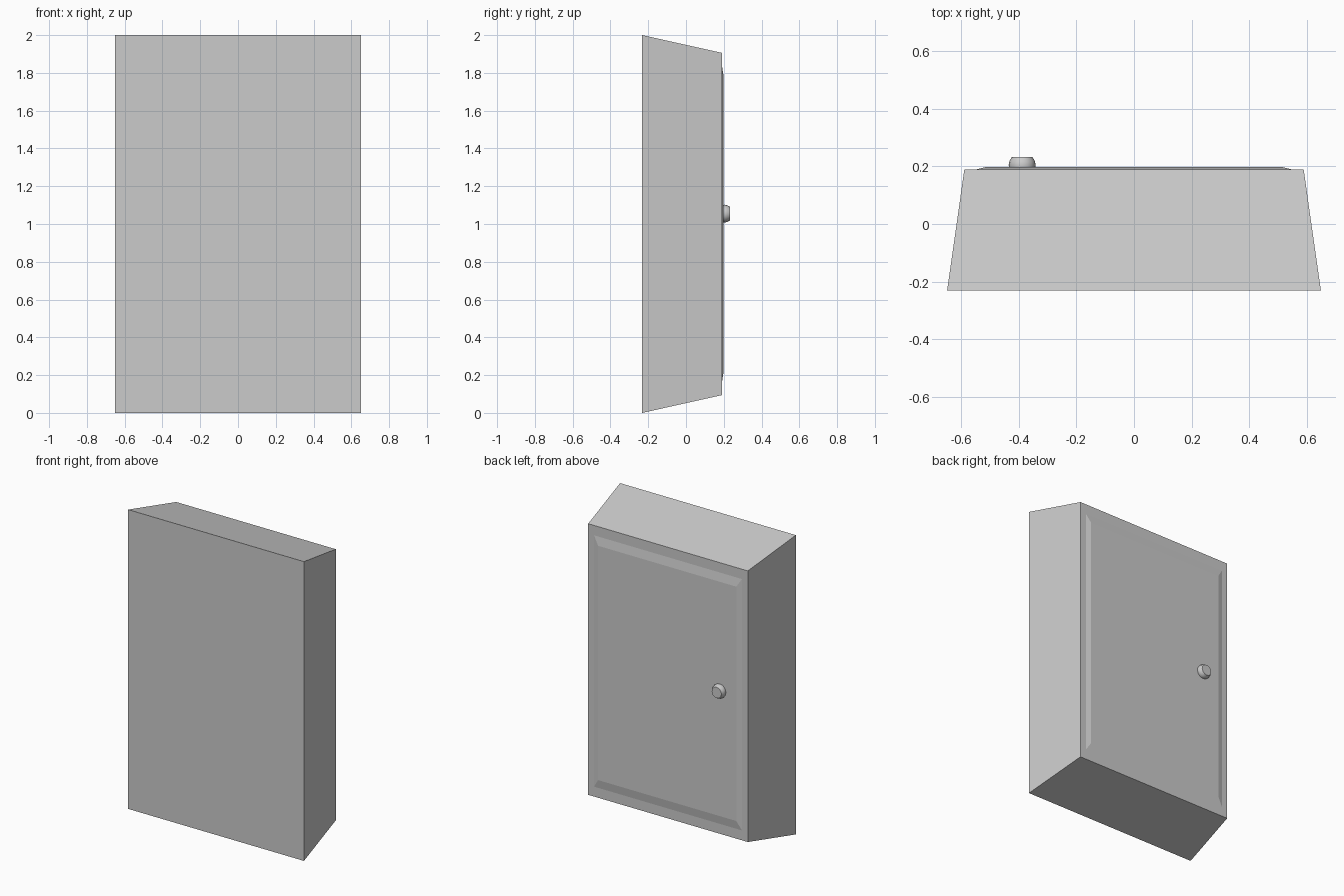
import bpy, bmesh
from math import cos, sin, tau

if "Cube" in bpy.data.objects:
    bpy.data.objects.remove(bpy.data.objects["Cube"])


def loft(name, rings):
    """Skin a list of equal-length vertex rings and cap both ends."""
    bm = bmesh.new()
    loops = [[bm.verts.new(p) for p in ring] for ring in rings]
    n = len(loops[0])
    for a, b in zip(loops, loops[1:]):
        for i in range(n):
            j = (i + 1) % n
            bm.faces.new((a[i], a[j], b[j], b[i]))
    bm.faces.new(loops[0])
    bm.faces.new(loops[-1])
    bmesh.ops.recalc_face_normals(bm, faces=bm.faces)
    mesh = bpy.data.meshes.new(name)
    bm.to_mesh(mesh)
    bm.free()
    obj = bpy.data.objects.new(name, mesh)
    bpy.context.collection.objects.link(obj)
    return obj


def rect(hx, hz, y):
    """Upright rectangle centred on z = 1."""
    return [(sx * hx, y, 1 + sz * hz) for sx, sz in ((-1, -1), (1, -1), (1, 1), (-1, 1))]


def circle(r, y, cx=-0.389, cz=1.055, n=16):
    return [(cx + r * cos(tau * i / n), y, cz + r * sin(tau * i / n)) for i in range(n)]


# Tapered cabinet body
loft("cabinet_body", [rect(0.65, 1.0, -0.232), rect(0.59, 0.906, 0.19)])

# Raised door panel with sloped border
loft("door_panel", [rect(0.547, 0.84, 0.185), rect(0.547, 0.84, 0.19), rect(0.511, 0.783, 0.199)])

# Round door knob
knob = loft("door_knob", [circle(0.044, 0.19), circle(0.047, 0.205),
                          circle(0.044, 0.219), circle(0.036, 0.233)])
bpy.context.view_layer.objects.active = knob
knob.select_set(True)
bpy.ops.object.shade_smooth_by_angle(angle=0.6)
